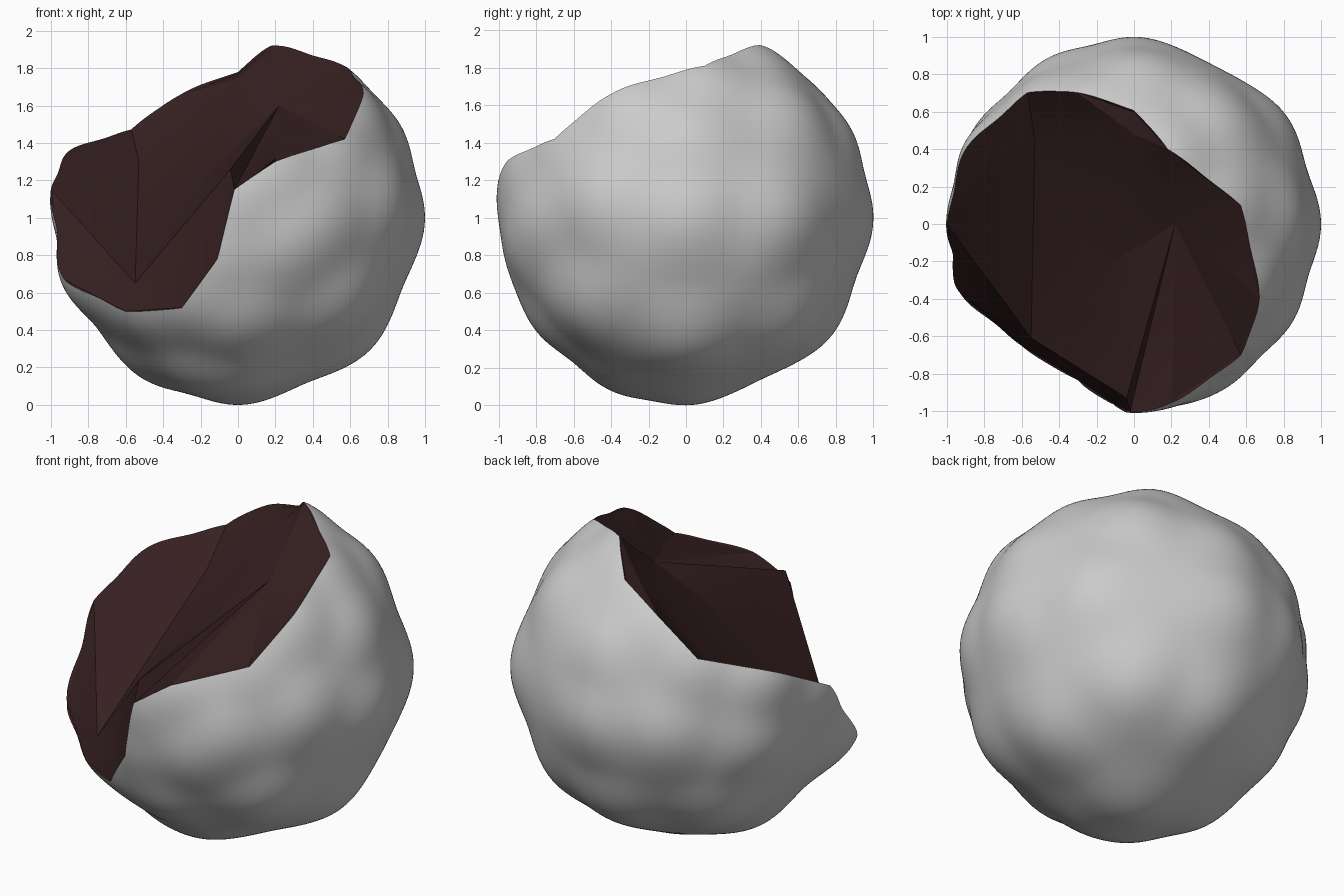
import bpy
import bmesh
from math import exp, sqrt
from mathutils import Vector

if "Cube" in bpy.data.objects:
    bpy.data.objects.remove(bpy.data.objects["Cube"])

CENTRE = Vector((0, 0, 1))
BASE_RADIUS = 0.945


def make_material(name, colour):
    mat = bpy.data.materials.new(name)
    mat.use_nodes = True
    mat.diffuse_color = (*colour, 1)
    mat.node_tree.nodes["Principled BSDF"].inputs["Base Color"].default_value = (*colour, 1)
    return mat


materials = [make_material("pale stone", (0.6, 0.6, 0.6)),
             make_material("dark brown core", (0.037, 0.0145, 0.0155))]


def make_object(name, bm):
    mesh = bpy.data.meshes.new(name)
    bm.to_mesh(mesh)
    bm.free()
    for mat in materials:
        mesh.materials.append(mat)
    obj = bpy.data.objects.new(name, mesh)
    bpy.context.collection.objects.link(obj)
    return obj


# Rim of the broken side, relative to the centre, walked round once
rim = [Vector(p) for p in (
    (-.02, -1, .15), (.2, -.95, .3), (.57, -.7, .42), (.67, -.4, .66),
    (.57, .1, .81), (.18, .4, .92), (0, .6, .77), (-.3, .7, .66),
    (-.57, .7, .47), (-.9, .4, .36), (-1, 0, .15), (-.93, -.37, -.33),
    (-.6, -.65, -.5), (-.3, -.83, -.48), (-.11, -.96, -.22))]

# Directions in which the stone bulges
peaks = [Vector(p).normalized() for p in (
    (0, 0, -1), (1, 0, 0), (0, 1, 0), (.9, 0, .5), (0, .9, .47), (0, .8, -.65),
    (0, -.4, -.93), (.7, 0, -.7), (.82, .57, 0), (.5, -.87, 0), (-.45, .88, 0),
    (-.5, 0, -.85), (.3, -.95, -.15), (0, -.8, -.6), (.5, .6, -.6),
    (-.6, .5, -.6), (.5, .6, .6), (.6, -.6, -.5), (-.25, -.35, -.9),
    (.8, -.5, .1), (-.85, .5, -.1))] + rim

# Lumpy stone: a fine ball pushed out softly at each peak
bm = bmesh.new()
bmesh.ops.create_icosphere(bm, subdivisions=6, radius=1)
for v in bm.verts:
    direction = v.co.normalized()
    bulge = 0
    for peak in peaks:
        nearness = exp((direction.dot(peak.normalized()) - 1) / 0.04)
        bulge += ((peak.length - BASE_RADIUS) * nearness) ** 2
    v.co = CENTRE + direction * (BASE_RADIUS + sqrt(bulge))
rock = make_object("broken_stone", bm)

# Cutter: faceted break surface inside, radial walls and a cap outside
bm = bmesh.new()
edge = [bm.verts.new(CENTRE + p) for p in rim]
outer = [bm.verts.new(CENTRE + p * 1.4) for p in rim]
floor, deep, front, low, back, top = [bm.verts.new(CENTRE + Vector(p)) for p in (
    (-.2, -.25, .2), (.22, 0, .6), (-.04, -.93, .26), (-.55, -.61, -.35),
    (-.53, .45, .3), (0, .48, .75))]
apex = bm.verts.new(CENTRE + Vector((-.9, -.3, 1.6)))


def fan(hub, verts):
    for a, b in zip(verts, verts[1:]):
        bm.faces.new((hub, a, b))


fan(deep, [front, *edge[0:6], top])           # front facet
fan(floor, [front, deep, top, back, low, front])  # broad floor
fan(top, edge[5:8])                           # rear facet
fan(back, [top, *edge[7:11], low])            # side facet
fan(low, edge[10:14])                         # lower facet
fan(front, [low, edge[13], edge[14], edge[0]])
for i in range(len(rim)):
    j = (i + 1) % len(rim)
    bm.faces.new((edge[i], edge[j], outer[j]))
    bm.faces.new((edge[i], outer[j], outer[i]))
    bm.faces.new((outer[i], outer[j], apex))
bmesh.ops.recalc_face_normals(bm, faces=bm.faces)
for f in bm.faces:
    f.material_index = 1
cutter = make_object("break_cutter", bm)
cutter.hide_render = True

# Break the stone, then smooth it while keeping the broken edges sharp
bpy.ops.object.select_all(action="DESELECT")
rock.select_set(True)
bpy.context.view_layer.objects.active = rock
cut = rock.modifiers.new("break", "BOOLEAN")
cut.operation = "DIFFERENCE"
cut.solver = "EXACT"
cut.object = cutter
bpy.ops.object.modifier_apply(modifier=cut.name)
bpy.data.objects.remove(cutter)
bpy.ops.object.shade_smooth_by_angle(angle=0.4)
